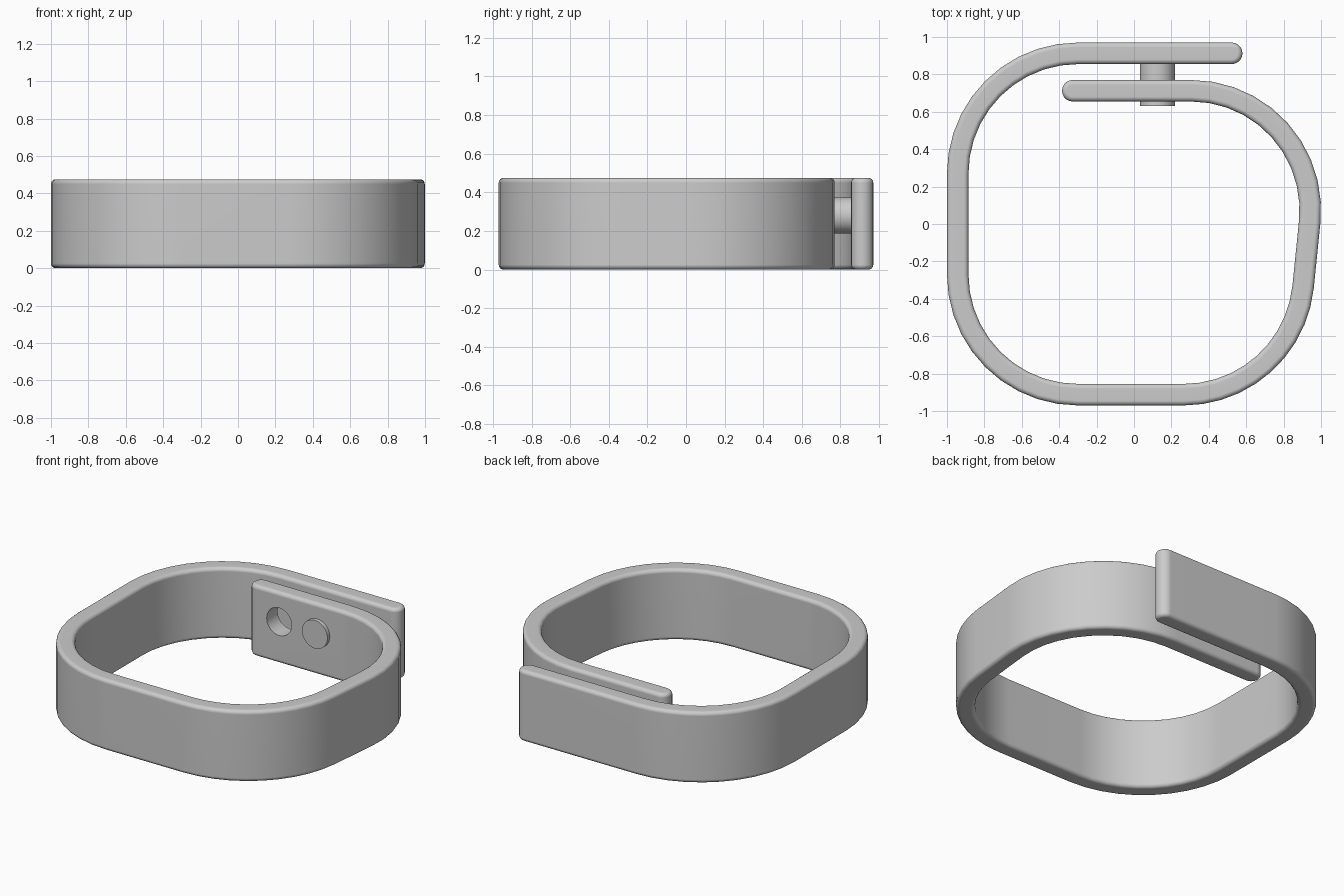
import bpy, bmesh
from math import sin, cos, pi, radians

if "Cube" in bpy.data.objects:
    bpy.data.objects.remove(bpy.data.objects["Cube"])

T = 0.115           # band thickness
H = 0.475           # band height
B = 0.025           # edge rounding
R = T / 2
PIN_Z = 0.28


def smooth(ob, deg=35):
    bpy.ops.object.select_all(action='DESELECT')
    ob.select_set(True)
    bpy.context.view_layer.objects.active = ob
    bpy.ops.object.shade_smooth_by_angle(angle=radians(deg))


def rod(name, x, y0, y1, radius):
    bpy.ops.mesh.primitive_cylinder_add(vertices=40, radius=radius, depth=y1 - y0,
                                        location=(x, (y0 + y1) / 2, PIN_Z),
                                        rotation=(pi / 2, 0, 0))
    ob = bpy.context.object
    ob.name = name
    return ob


# Centre line of the strap: (x, y, outward normal angle), outer tip to inner tip
path = [(0.58 - R, 0.9125, pi / 2)]
for cx, cy, rad, a0, a1 in [(-0.30, 0.27, 0.70, 90, 180),
                            (-0.30, -0.27, 0.70, 180, 270),
                            (0.265, -0.27, 0.70, 270, 354),
                            (0.305, 0.075, 0.695, 354, 450)]:
    for i in range(11):
        a = radians(a0 + (a1 - a0) * i / 10)
        path.append((cx + (rad - R) * cos(a), cy + (rad - R) * sin(a), a))
path.append((-0.385 + R, 0.7125, pi / 2))
N, K = len(path), 9


def outline(inset):
    """Strap outline with round tips: outer side, end tip, inner side, start tip."""
    h = R - inset

    def at(p, turn):
        return p[0] + h * cos(p[2] + turn), p[1] + h * sin(p[2] + turn)
    turns = [pi * i / (K + 1) for i in range(1, K + 1)]
    return ([at(p, 0) for p in path] + [at(path[-1], t) for t in turns]
            + [at(p, pi) for p in reversed(path)] + [at(path[0], pi + t) for t in turns])


# Strap: stacked outlines with rounded top and bottom edges
steps = [radians(90 * i / 4) for i in range(5)]
levels = [(B * (1 - sin(a)), B * (1 - cos(a))) for a in steps]
levels += [(i, H - z) for i, z in reversed(levels)]
bm = bmesh.new()
rings = [[bm.verts.new((x, y, z)) for x, y in outline(inset)] for inset, z in levels]
M = len(rings[0])
for a, b in zip(rings, rings[1:]):
    for i in range(M):
        j = (i + 1) % M
        bm.faces.new((a[i], a[j], b[j], b[i]))
for r in (rings[0], rings[-1]):
    left, right = r[:N], r[N + K:2 * N + K][::-1]
    for i in range(N - 1):
        bm.faces.new((left[i], left[i + 1], right[i + 1], right[i]))
    bm.faces.new(r[N - 1:N + K + 1])
    bm.faces.new(r[2 * N + K - 1:] + r[:1])
bmesh.ops.recalc_face_normals(bm, faces=bm.faces)
mesh = bpy.data.meshes.new("strap")
bm.to_mesh(mesh)
bm.free()
strap = bpy.data.objects.new("strap", mesh)
bpy.context.collection.objects.link(strap)

# Spare fastening hole through the inner end
cutter = rod("hole_cutter", -0.155, 0.60, 0.81, 0.092)
cutter.hide_render = True
mod = strap.modifiers.new("hole", 'BOOLEAN')
mod.operation = 'DIFFERENCE'
mod.solver = 'EXACT'
mod.object = cutter
bpy.context.view_layer.objects.active = strap
bpy.ops.object.modifier_apply(modifier=mod.name)
bpy.data.objects.remove(cutter)
smooth(strap)
wn = strap.modifiers.new("even_shading", 'WEIGHTED_NORMAL')
wn.keep_sharp = True

# Fastening pin from the outer end through the inner end
smooth(rod("fastening_pin", 0.125, 0.63, 0.87, 0.094))
